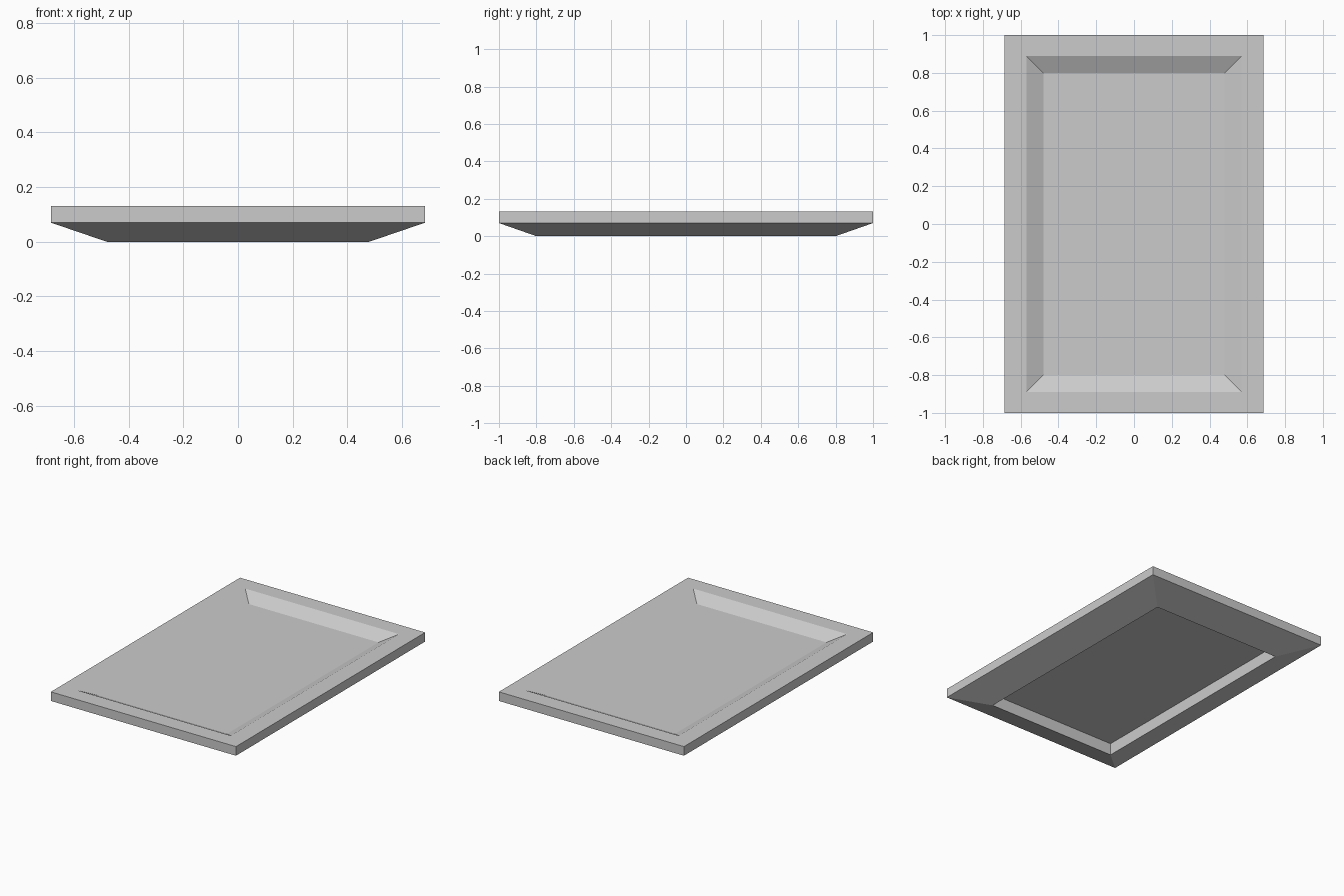
import bpy
import bmesh

if "Cube" in bpy.data.objects:
    bpy.data.objects.remove(bpy.data.objects["Cube"], do_unlink=True)

grey = bpy.data.materials.new("plain grey")
grey.use_nodes = True
colour = (0.6, 0.6, 0.6, 1)
grey.diffuse_color = colour
grey.node_tree.nodes["Principled BSDF"].inputs["Base Color"].default_value = colour


def ring(bm, half_x, half_y, z):
    """Rectangular loop of four vertices."""
    corners = ((-1, -1), (1, -1), (1, 1), (-1, 1))
    return [bm.verts.new((sx * half_x, sy * half_y, z)) for sx, sy in corners]


# Cross-section from the underside recess, round the rim, to the sunken floor
profile = [
    (0.48, 0.80, 0.08),    # recess ceiling
    (0.48, 0.80, 0.0),     # foot edge
    (0.685, 1.0, 0.07),    # lower rim edge
    (0.685, 1.0, 0.131),   # upper rim edge
    (0.57, 0.89, 0.131),   # inner frame edge
    (0.48, 0.80, 0.086),   # floor edge
]

bm = bmesh.new()
rings = [ring(bm, *p) for p in profile]
for low, high in zip(rings, rings[1:]):
    for i in range(4):
        j = (i + 1) % 4
        bm.faces.new((low[i], low[j], high[j], high[i]))

# Close the recess ceiling and the tray floor
bm.faces.new(rings[0][::-1])
bm.faces.new(rings[-1])
bmesh.ops.recalc_face_normals(bm, faces=bm.faces)

mesh = bpy.data.meshes.new("framed_panel")
bm.to_mesh(mesh)
bm.free()
mesh.materials.append(grey)
panel = bpy.data.objects.new("framed_panel", mesh)
bpy.context.collection.objects.link(panel)
